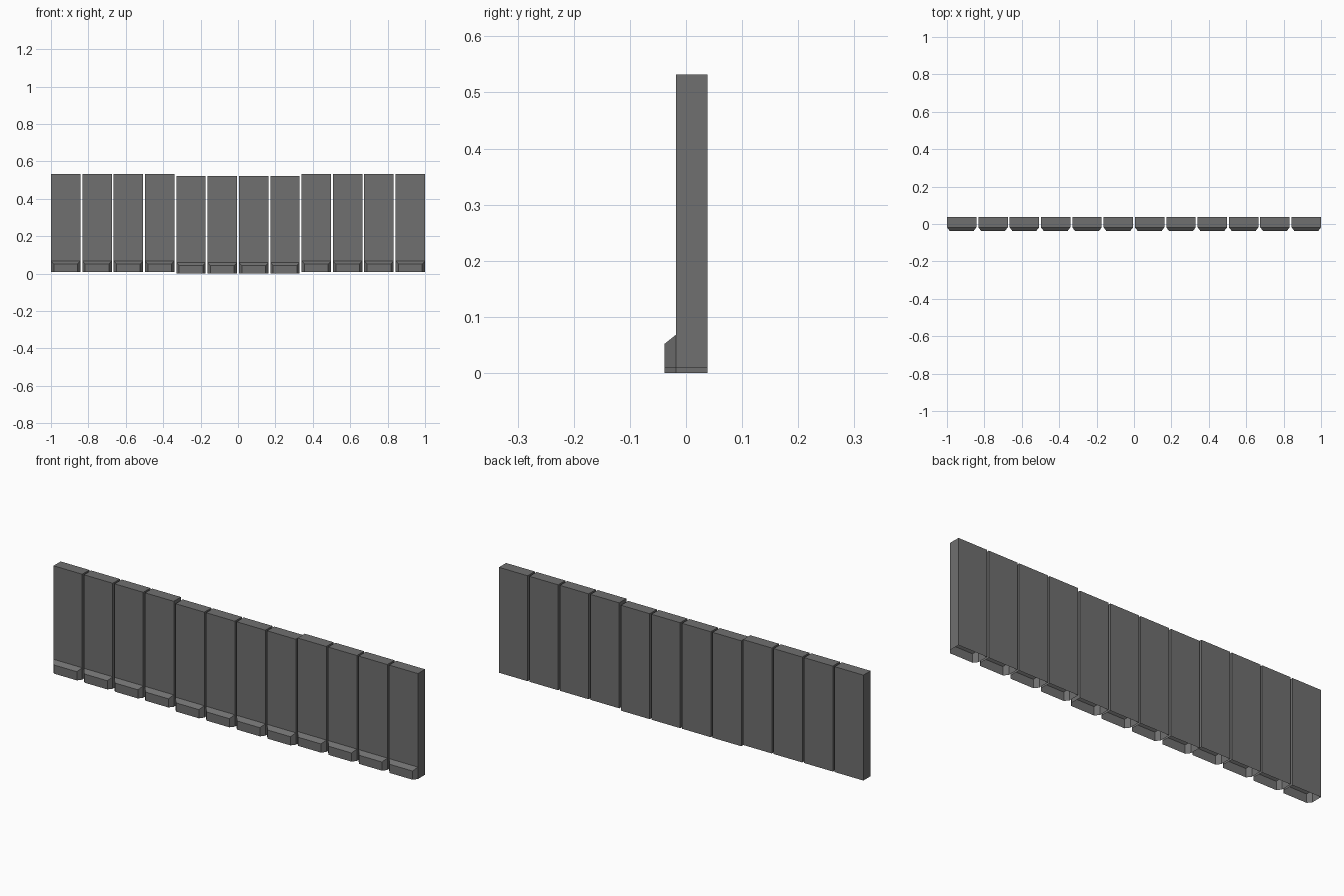
import bpy, bmesh

if "Cube" in bpy.data.objects:
    bpy.data.objects.remove(bpy.data.objects["Cube"])

COUNT, PITCH, WIDTH = 12, 0.1675, 0.1575
HEIGHT, LIFT = 0.523, 0.009
BACK, FACE, LIP = 0.038, -0.018, -0.038      # y of back, main face, lip front
LIP_TOP, LIP_EDGE, INSET = 0.059, 0.043, 0.0155

grey = bpy.data.materials.new("dark grey")
grey.diffuse_color = (0.16, 0.16, 0.16, 1)
grey.use_nodes = True
grey.node_tree.nodes["Principled BSDF"].inputs["Base Color"].default_value = grey.diffuse_color


def panel_mesh():
    """Thin-walled key panel, open underneath, with a bevelled lip at the foot."""
    bm = bmesh.new()
    h, n = WIDTH / 2, WIDTH / 2 - INSET

    def pair(x, y, z):
        return bm.verts.new((-x, y, z)), bm.verts.new((x, y, z))

    # strip of left/right point pairs: back, top, face, slope, lip front
    strip = [pair(h, BACK, 0), pair(h, BACK, HEIGHT), pair(h, FACE, HEIGHT),
             pair(h, FACE, LIP_TOP), pair(n, LIP, LIP_EDGE), pair(n, LIP, 0)]
    foot = pair(h, FACE, 0)
    for a, b in zip(strip, strip[1:]):
        bm.faces.new((a[0], a[1], b[1], b[0]))
    # side walls and angled lip ends
    for s in (0, 1):
        side = [strip[i][s] for i in range(4)] + [foot[s]]
        end = [foot[s], strip[3][s], strip[4][s], strip[5][s]]
        for loop in (side, end):
            bm.faces.new(loop if s else loop[::-1])
    bmesh.ops.recalc_face_normals(bm, faces=bm.faces)
    # make sure the open shell faces outwards
    bm.normal_update()
    top = max(bm.faces, key=lambda f: f.calc_center_median().z)
    if top.normal.z < 0:
        bmesh.ops.reverse_faces(bm, faces=bm.faces)
    me = bpy.data.meshes.new("panel")
    bm.to_mesh(me)
    bm.free()
    me.materials.append(grey)
    return me


# row of panels, the middle four sitting slightly lower
mesh = panel_mesh()
for i in range(COUNT):
    ob = bpy.data.objects.new(f"panel_{i + 1}", mesh)
    ob.location = ((i - (COUNT - 1) / 2) * PITCH, 0, 0 if 4 <= i <= 7 else LIFT)
    bpy.context.collection.objects.link(ob)
